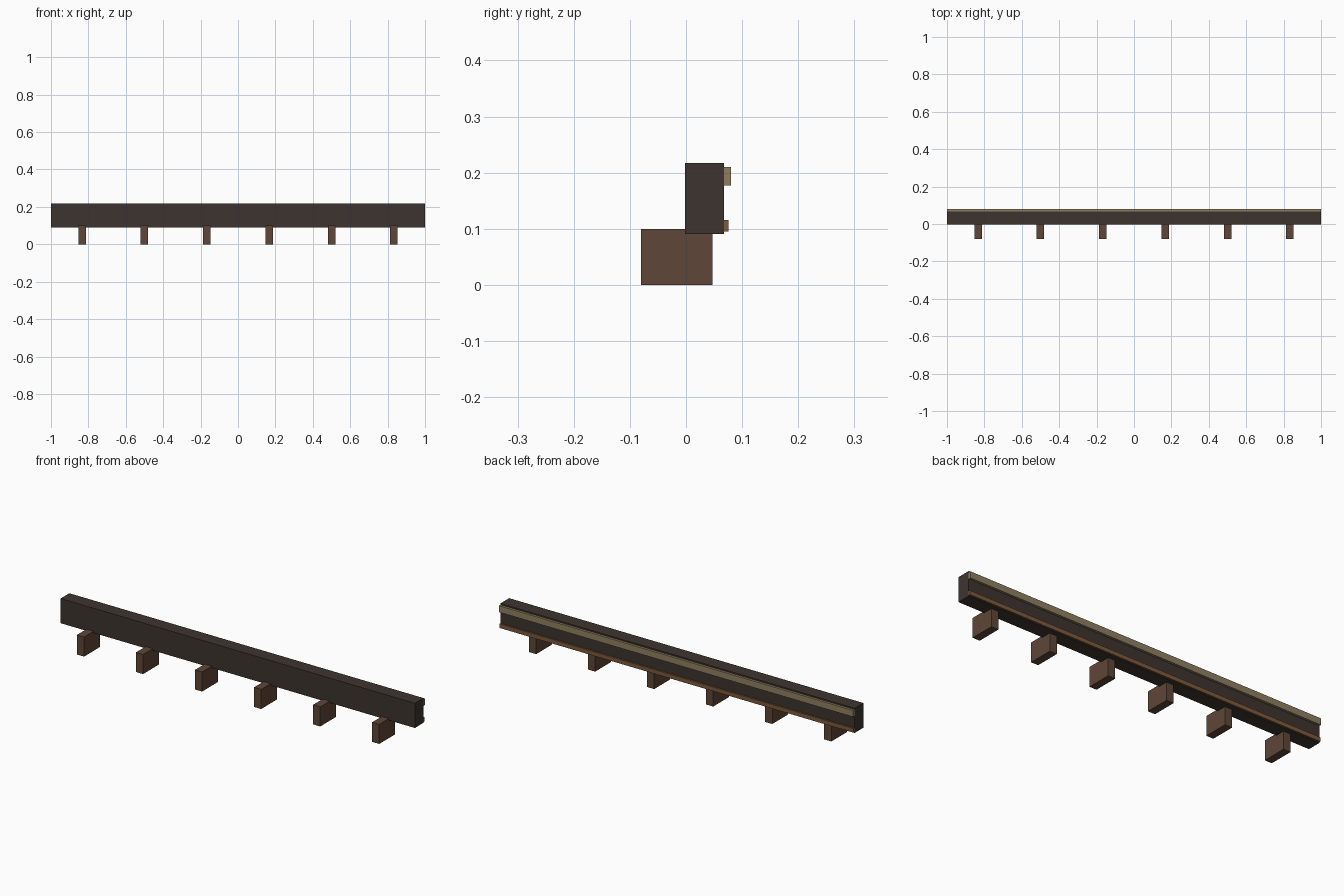
import bpy

if "Cube" in bpy.data.objects:
    bpy.data.objects.remove(bpy.data.objects["Cube"])

def srgb(h):
    c = [int(h[i:i + 2], 16) / 255 for i in (0, 2, 4)]
    return [v / 12.92 if v < 0.04 else ((v + 0.055) / 1.055) ** 2.4 for v in c] + [1]

def material(name, h):
    m = bpy.data.materials.new(name)
    m.diffuse_color = srgb(h)
    m.use_nodes = True
    m.node_tree.nodes["Principled BSDF"].inputs["Base Color"].default_value = m.diffuse_color
    return m

def box(name, x, y, z, mat):
    """Box from (min, max) ranges on each axis."""
    bpy.ops.mesh.primitive_cube_add(size=1, location=[sum(r) / 2 for r in (x, y, z)])
    ob = bpy.context.object
    ob.name = name
    ob.scale = [r[1] - r[0] for r in (x, y, z)]
    bpy.ops.object.transform_apply(location=False, rotation=False, scale=True)
    ob.data.materials.append(mat)
    return ob

dark = material("dark_wood", "3d342f")
brown = material("brown_wood", "5e4637")
pale = material("pale_trim", "8f7f60")
tan = material("tan_trim", "7d5a3c")

# Long beam with two trim strips on the back
box("beam", (-1, 1), (-0.002, 0.068), (0.091, 0.217), dark)
box("upper_trim", (-1, 1), (0.066, 0.08), (0.177, 0.21), pale)
box("lower_trim", (-1, 1), (0.066, 0.076), (0.095, 0.116), tan)

# Six evenly spaced supporting blocks
for i in range(6):
    cx = (i - 2.5) / 3
    box(f"support_block_{i + 1}", (cx - 0.02, cx + 0.02), (-0.08, 0.047), (0, 0.1), brown)
